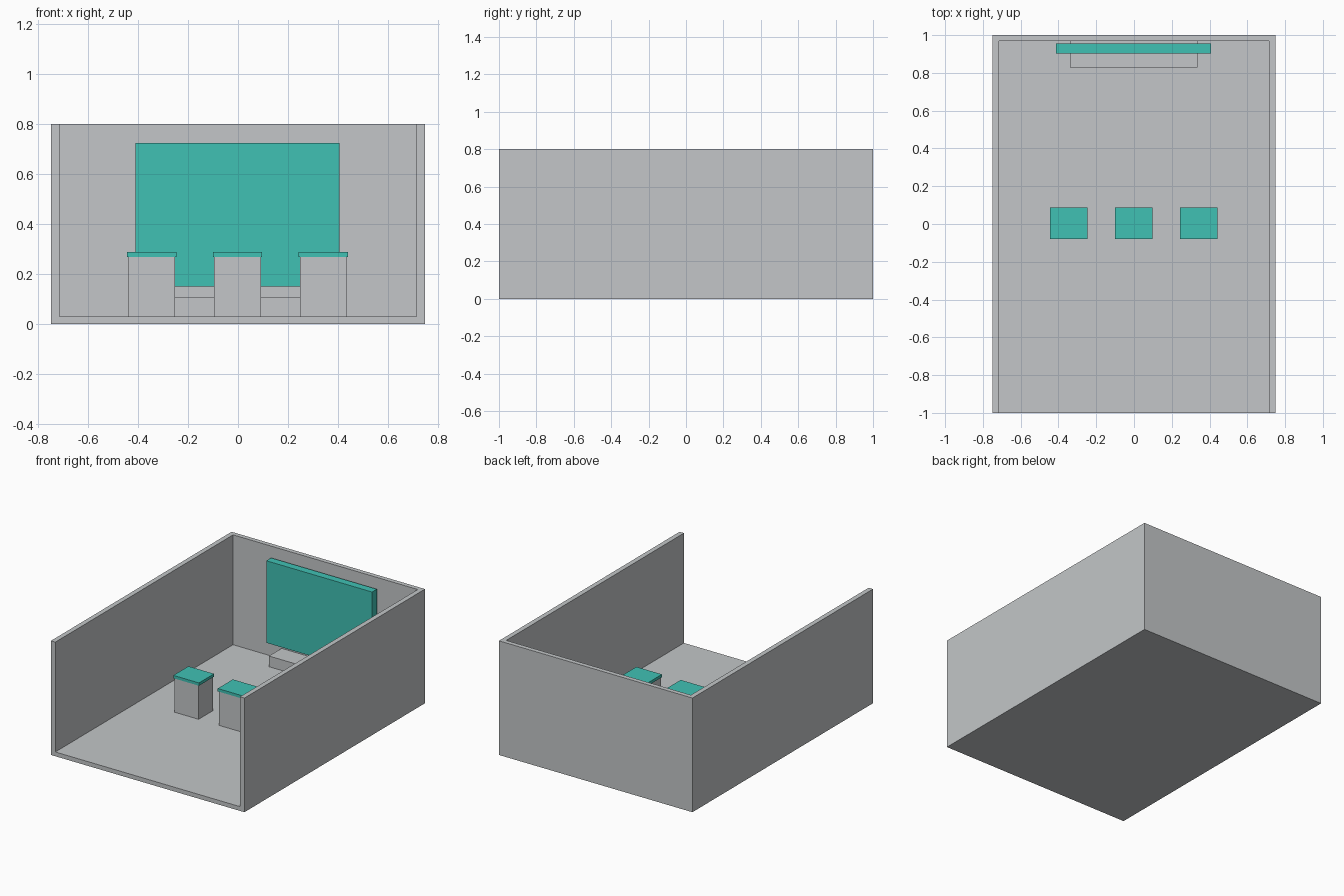
import bpy

if "Cube" in bpy.data.objects:
    bpy.data.objects.remove(bpy.data.objects["Cube"])


def material(name, color):
    m = bpy.data.materials.new(name)
    m.diffuse_color = (*color, 1)
    m.use_nodes = True
    m.node_tree.nodes["Principled BSDF"].inputs["Base Color"].default_value = m.diffuse_color
    return m


GREY = material("light grey", (0.546, 0.565, 0.578))
TEAL = material("teal", (0.051, 0.533, 0.456))


def box(name, x, y, z, mat):
    """Box from (min, max) ranges on each axis."""
    bpy.ops.mesh.primitive_cube_add(size=1)
    ob = bpy.context.object
    ob.name = name
    ob.location = [(a + b) / 2 for a, b in (x, y, z)]
    ob.scale = [b - a for a, b in (x, y, z)]
    bpy.ops.object.transform_apply(location=True, rotation=False, scale=True)
    ob.data.materials.append(mat)
    return ob


# Room shell: floor, two side walls and a back wall, open at front and top
room = box("room_shell", (-0.75, 0.75), (-1, 1), (0, 0.8), GREY)
cutter = box("room_cutter", (-0.716, 0.716), (-1.2, 0.968), (0.03, 1.0), GREY)
hollow = room.modifiers.new("hollow", "BOOLEAN")
hollow.operation = "DIFFERENCE"
hollow.solver = "EXACT"
hollow.object = cutter
bpy.context.view_layer.objects.active = room
bpy.ops.object.modifier_apply(modifier="hollow")
bpy.data.objects.remove(cutter, do_unlink=True)

# Wall screen and the low plinth beneath it
box("screen", (-0.412, 0.408), (0.902, 0.955), (0.15, 0.725), TEAL)
box("screen_plinth", (-0.34, 0.335), (0.828, 0.968), (0.03, 0.105), GREY)

# Row of three pedestals with overhanging tops
for side, cx in (("left", -0.346), ("middle", -0.002), ("right", 0.342)):
    box(f"{side}_pedestal", (cx - 0.094, cx + 0.094), (-0.076, 0.083), (0.03, 0.268), GREY)
    box(f"{side}_pedestal_top", (cx - 0.099, cx + 0.099), (-0.08, 0.087), (0.268, 0.288), TEAL)
